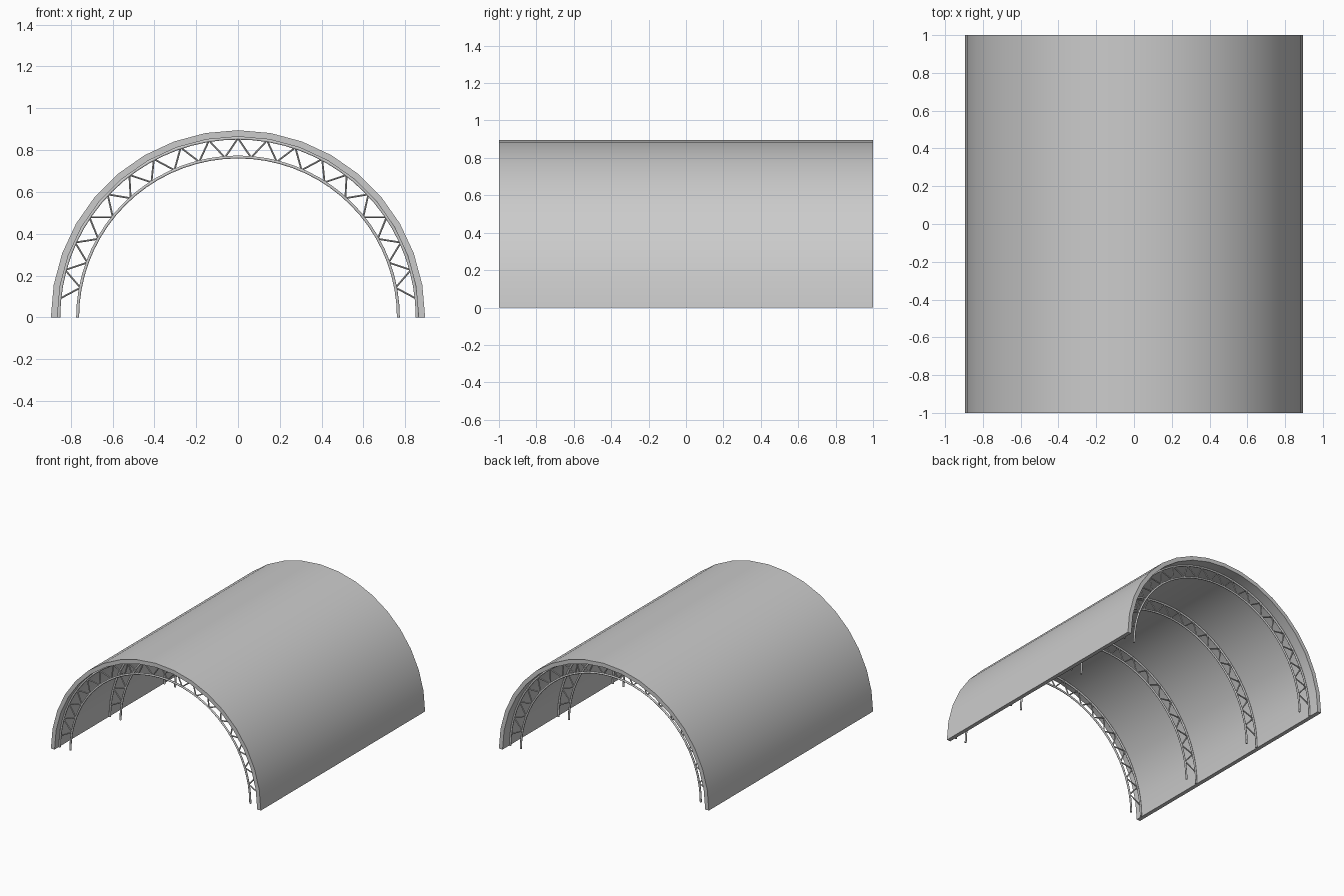
import bpy, bmesh, math
from mathutils import Vector

if "Cube" in bpy.data.objects:
    bpy.data.objects.remove(bpy.data.objects["Cube"])

R_OUT, R_IN, SEGS = 0.895, 0.864, 18
CHORD_OUT, CHORD_IN = 0.857, 0.767


def polar(r, deg, y=0.0):
    a = math.radians(deg)
    return Vector((-r * math.cos(a), y, r * math.sin(a)))


def finish(bm, name, angle=35):
    bmesh.ops.recalc_face_normals(bm, faces=bm.faces)
    me = bpy.data.meshes.new(name)
    bm.to_mesh(me)
    bm.free()
    ob = bpy.data.objects.new(name, me)
    bpy.context.collection.objects.link(ob)
    bpy.ops.object.select_all(action='DESELECT')
    ob.select_set(True)
    bpy.context.view_layer.objects.active = ob
    bpy.ops.object.shade_smooth_by_angle(angle=math.radians(angle))
    return ob


def tube(bm, pts, normals, radius, sides=8):
    """Sweep a round section along points lying in an XZ plane."""
    rings = []
    for p, n in zip(pts, normals):
        ring = []
        for i in range(sides):
            a = 2 * math.pi * (i + 0.5) / sides
            ring.append(bm.verts.new(p + n * radius * math.cos(a)
                                     + Vector((0, radius * math.sin(a), 0))))
        rings.append(ring)
    for a, b in zip(rings, rings[1:]):
        for i in range(sides):
            j = (i + 1) % sides
            bm.faces.new((a[i], a[j], b[j], b[i]))
    bm.faces.new(rings[0])
    bm.faces.new(rings[-1])


# Barrel roof shell: half-ring profile extruded along y
bm = bmesh.new()
rows = []
for i in range(SEGS + 1):
    d = 180 * i / SEGS
    rows.append([bm.verts.new(polar(r, d, y))
                 for r, y in ((R_OUT, -1), (R_OUT, 1), (R_IN, 1), (R_IN, -1))])
for a, b in zip(rows, rows[1:]):
    for i in range(4):
        j = (i + 1) % 4
        bm.faces.new((a[i], a[j], b[j], b[i]))
bm.faces.new(rows[0])
bm.faces.new(rows[-1])
finish(bm, "roof_shell")

# Arched trusses: two chords joined by zigzag web rods
bm = bmesh.new()
for radius in (CHORD_OUT, CHORD_IN):
    angles = [180 * i / 36 for i in range(37)]
    tube(bm, [polar(radius, d) for d in angles],
         [polar(1, d) for d in angles], 0.0075)
step = 168 / 18
nodes = [polar(CHORD_IN if k % 2 else CHORD_OUT, 6 + k * step / 2) for k in range(37)]
for p, q in zip(nodes, nodes[1:]):
    t = (q - p).normalized()
    n = Vector((t.z, 0, -t.x))
    tube(bm, [p, q], [n, n], 0.005, 6)
truss = finish(bm, "arch_truss_1", 50)
for i, y in enumerate((-0.945, -0.335, 0.33, 0.915)):
    ob = truss
    if i:
        ob = bpy.data.objects.new(f"arch_truss_{i + 1}", truss.data)
        bpy.context.collection.objects.link(ob)
    ob.location.y = y
